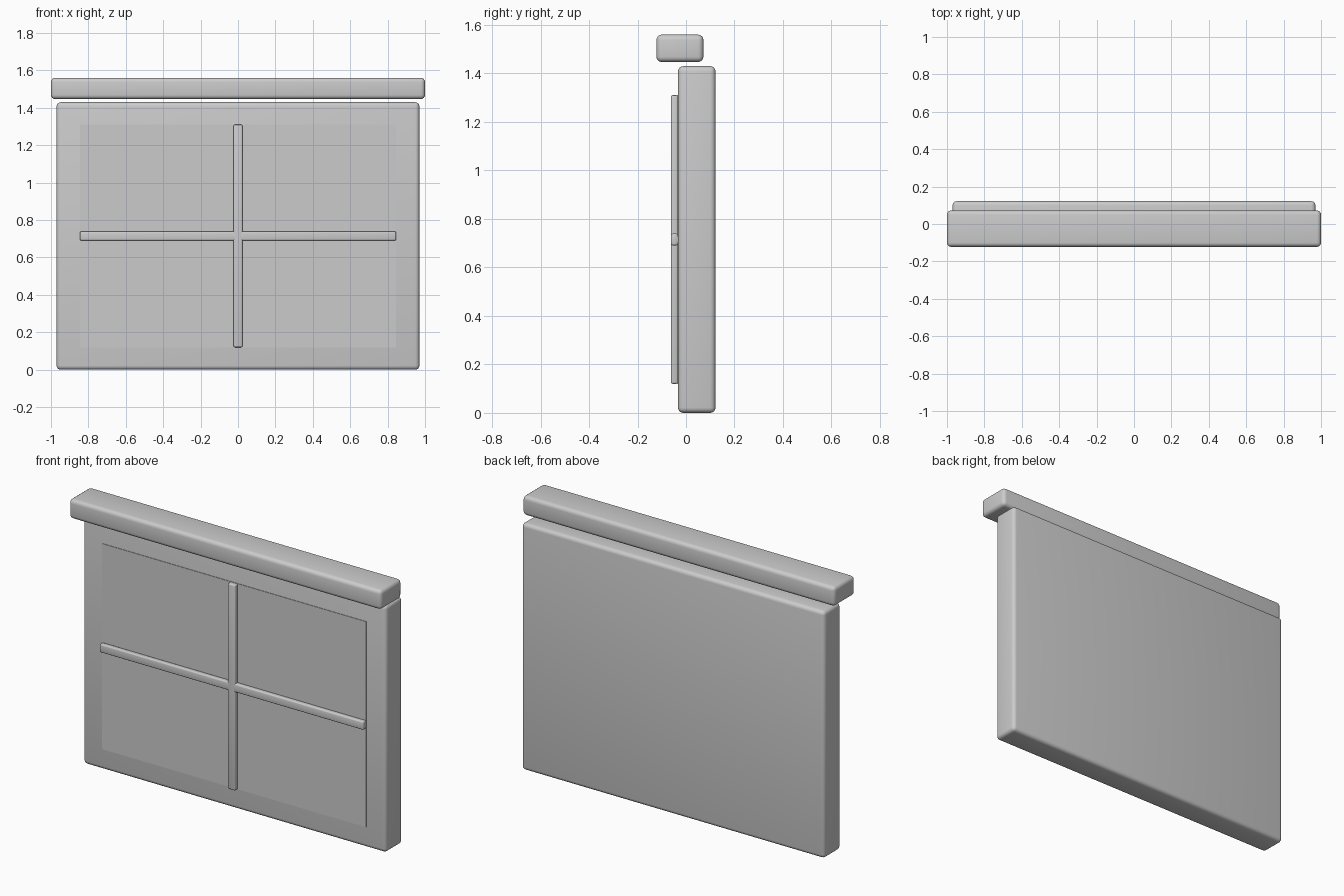
import bpy
from mathutils import Vector

cube = bpy.data.objects.get("Cube")
if cube:
    bpy.data.objects.remove(cube, do_unlink=True)

# One plain grey for every part
grey = bpy.data.materials.new("plain grey")
grey.use_nodes = True
colour = (0.6, 0.6, 0.6, 1)
grey.diffuse_color = colour
grey.node_tree.nodes["Principled BSDF"].inputs["Base Color"].default_value = colour


def rounded_box(name, low, high, radius=0, segments=4):
    """Box between two corners with rounded edges."""
    low, high = Vector(low), Vector(high)
    bpy.ops.mesh.primitive_cube_add(size=1, location=(low + high) / 2)
    box = bpy.context.object
    box.name = name
    box.scale = high - low
    bpy.ops.object.transform_apply(location=False, rotation=False, scale=True)
    box.data.materials.append(grey)
    if radius:
        bevel = box.modifiers.new("Rounded edges", 'BEVEL')
        bevel.width = radius
        bevel.segments = segments
        bpy.ops.object.modifier_apply(modifier=bevel.name)
        bpy.ops.object.shade_smooth_by_angle()
    return box


# Frame slab and the overhanging ledge above it
front = -0.033
rounded_box("window_frame", (-0.97, front, 0), (0.97, 0.122, 1.43), 0.022)
rounded_box("top_ledge", (-1, -0.122, 1.447), (1, 0.072, 1.56), 0.022)

# Thin pane standing just proud of the frame
half_width, bottom, top = 0.845, 0.12, 1.31
rounded_box("glass_pane", (-half_width, front - 0.003, bottom), (half_width, 0, top))

# Crossing glazing bars
bar_front, half_bar, middle = -0.062, 0.024, (bottom + top) / 2
rounded_box("vertical_bar", (-half_bar, bar_front, bottom),
            (half_bar, front, top), 0.007, 3)
rounded_box("horizontal_bar", (-half_width, bar_front, middle - half_bar),
            (half_width, front, middle + half_bar), 0.007, 3)
